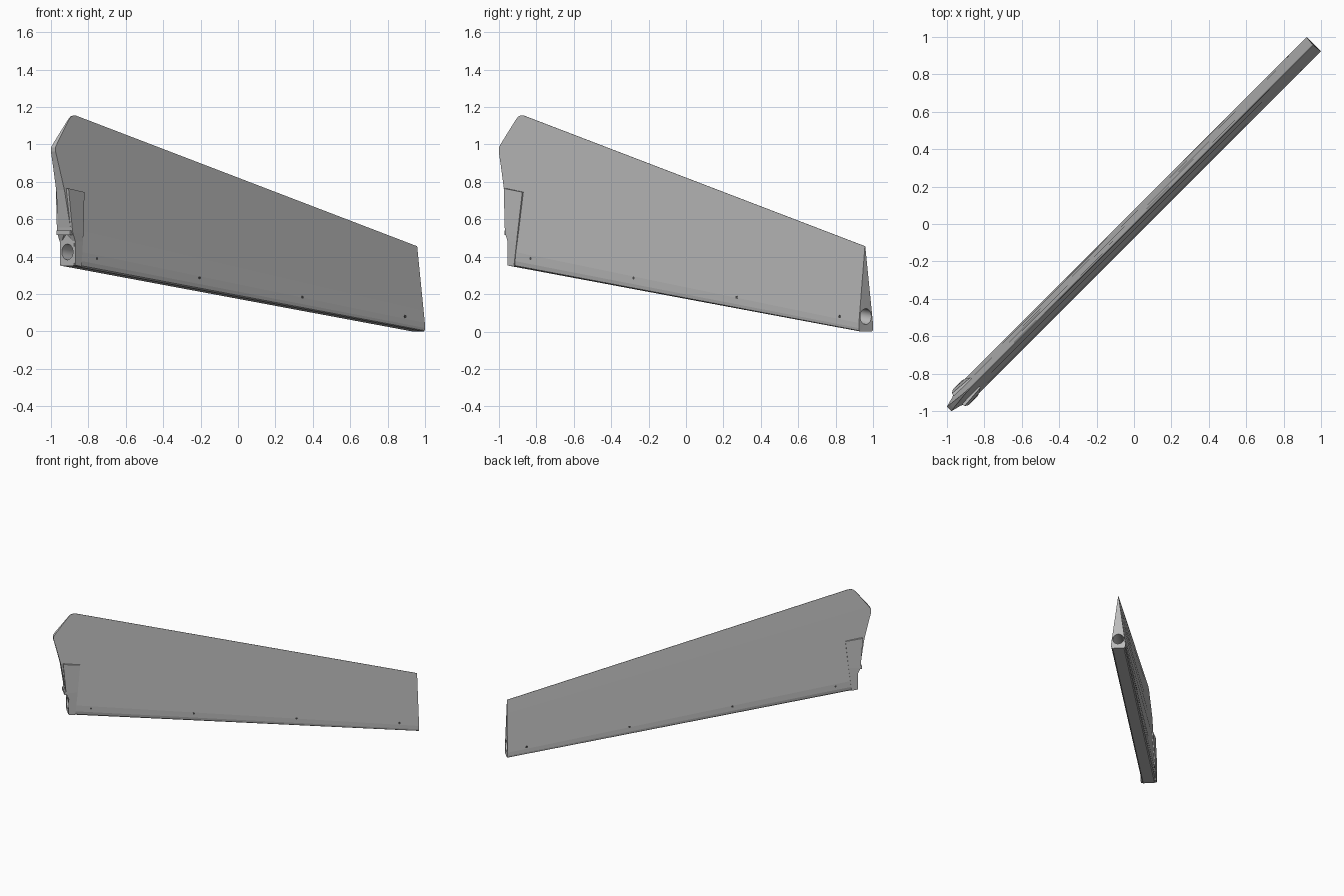
import bpy, bmesh
from math import sqrt, pi, sin, cos
from mathutils import Matrix, Vector

if "Cube" in bpy.data.objects:
    bpy.data.objects.remove(bpy.data.objects["Cube"], do_unlink=True)

K = sqrt(2)                     # the blade lies on the diagonal between x and y
TURN = Matrix.Rotation(pi / 4, 4, 'Z')


def material(name, level):
    m = bpy.data.materials.new(name)
    m.use_nodes = True
    m.diffuse_color = (level, level, level, 1)
    m.node_tree.nodes["Principled BSDF"].inputs["Base Color"].default_value = m.diffuse_color
    return m


grey = material("plain_grey", 0.5)
dark = material("hole_grey", 0.08)


def place(u, t, z):
    """Point from span, thickness (front positive) and height."""
    return TURN @ Vector((K * u, -K * t, z))


def finish(name, bm, mat):
    bmesh.ops.recalc_face_normals(bm, faces=bm.faces[:])
    me = bpy.data.meshes.new(name)
    bm.to_mesh(me)
    bm.free()
    me.materials.append(mat)
    bpy.context.collection.objects.link(bpy.data.objects.new(name, me))


def bridge(bm, a, b, smooth=False):
    for i in range(len(a)):
        j = (i + 1) % len(a)
        bm.faces.new((a[i], a[j], b[j], b[i])).smooth = smooth


def loft(name, loops, mat=grey):
    bm = bmesh.new()
    rings = [[bm.verts.new(place(*p)) for p in loop] for loop in loops]
    for a, b in zip(rings, rings[1:]):
        bridge(bm, a, b)
    bm.faces.new(rings[0])
    bm.faces.new(rings[-1])
    finish(name, bm, mat)


def height(u, w):
    """Height at a fraction w of the way from leading edge to trailing edge."""
    low, high = 0.18 - 0.187 * u, 0.822 - 0.383 * u
    return low + w * (high - low)


# Blade levels: fraction up the blade, half thickness, root edge position
levels = [(0, 0.030, -0.912), (0.01, 0.036, -0.912), (0.04, 0.038, -0.912),
          (0.1, 0.0375, -0.912), (0.2, 0.0335, -0.912)]
root_edge = [(0.24, -0.927), (0.48, -0.95), (0.62, -0.972), (0.715, -0.988),
             (0.74, -0.988), (0.778, -0.975), (0.951, -0.908), (0.98, -0.895),
             (0.995, -0.88), (1, -0.865)]
levels += [(w, 0.001 + 0.0406 * (1 - w), u) for w, u in root_edge]
SOCKET = 4                      # level at the top of the flat socket face

bm = bmesh.new()
rings = []
for w, t, root in levels:
    tip = 0.962 - 0.005 * w
    corners = [(root, t), (tip, t), (tip, -t), (root, -t)]
    rings.append([bm.verts.new(place(u, s, height(u, w))) for u, s in corners])
for n, (a, b) in enumerate(zip(rings, rings[1:])):
    bm.faces.new((a[0], a[1], b[1], b[0]))
    bm.faces.new((a[2], a[3], b[3], b[2]))
    if n >= SOCKET:
        bm.faces.new((a[3], a[0], b[0], b[3]))
bm.faces.new(rings[0])
bm.faces.new(rings[-1])

# Spar bore along the leading edge, opening through both end faces
RADIUS, SIDES = 0.042, 32
bores = []
for u, z, front, back, top in ((-0.912, 0.425, 0, 3, SOCKET),
                               (0.961, 0.08, 1, 2, len(rings) - 1)):
    angles = [2 * pi * i / SIDES for i in range(SIDES)]
    bore = [bm.verts.new(place(u, RADIUS * cos(a) / K, z + RADIUS * sin(a))) for a in angles]
    bores.append(bore)
    used = rings[:top + 1]
    loop = [r[front] for r in used] + [r[back] for r in reversed(used)]
    edges = []
    for ring in (loop, bore):
        for p, q in zip(ring, ring[1:] + ring[:1]):
            edges.append(bm.edges.get((p, q)) or bm.edges.new((p, q)))
    bmesh.ops.triangle_fill(bm, edges=edges, use_beauty=True,
                            normal=TURN @ Vector((1, 0, 0)))
bridge(bm, bores[0], bores[1], smooth=True)
finish("blade", bm, grey)

# Raised root cheeks: root side, outer side, height pairs and inner face
cheek = [(-0.911, 0.042, 0.354, -0.878, 0.042, 0.347, 0.031),
         (-0.911, 0.042, 0.48, -0.867, 0.038, 0.48, 0.031),
         (-0.926, 0.042, 0.53, -0.863, 0.037, 0.53, 0),
         (-0.94, 0.034, 0.765, -0.848, 0.027, 0.745, 0)]
for side, name in ((1, "front_root_cheek"), (-1, "back_root_cheek")):
    loft(name, [[(ua, side * ta, za), (ub, side * tb, zb),
                 (ub, side * inner, zb), (ua, side * inner, za)]
                for ua, ta, za, ub, tb, zb, inner in cheek])

# Small lip above the root socket
loft("root_lip", [[(-0.934, 0.036, z), (-0.9, 0.036, z), (-0.9, -0.036, z), (-0.934, -0.036, z)]
                  for z in (0.515, 0.54)])

# Four pin holes on each face, as thin dark discs
for side, name in ((1, "front_pin_hole"), (-1, "back_pin_hole")):
    for i in range(4):
        u, z = -0.7925 + 0.55 * i, 0.39 - 0.1035 * i
        spin = [2 * pi * n / 12 for n in range(12)]
        loft(f"{name}_{i + 1}", [[(u + 0.008 * cos(a) / K, side * t, z + 0.008 * sin(a))
                                  for a in spin] for t in (0.0345, 0.0385)], dark)
